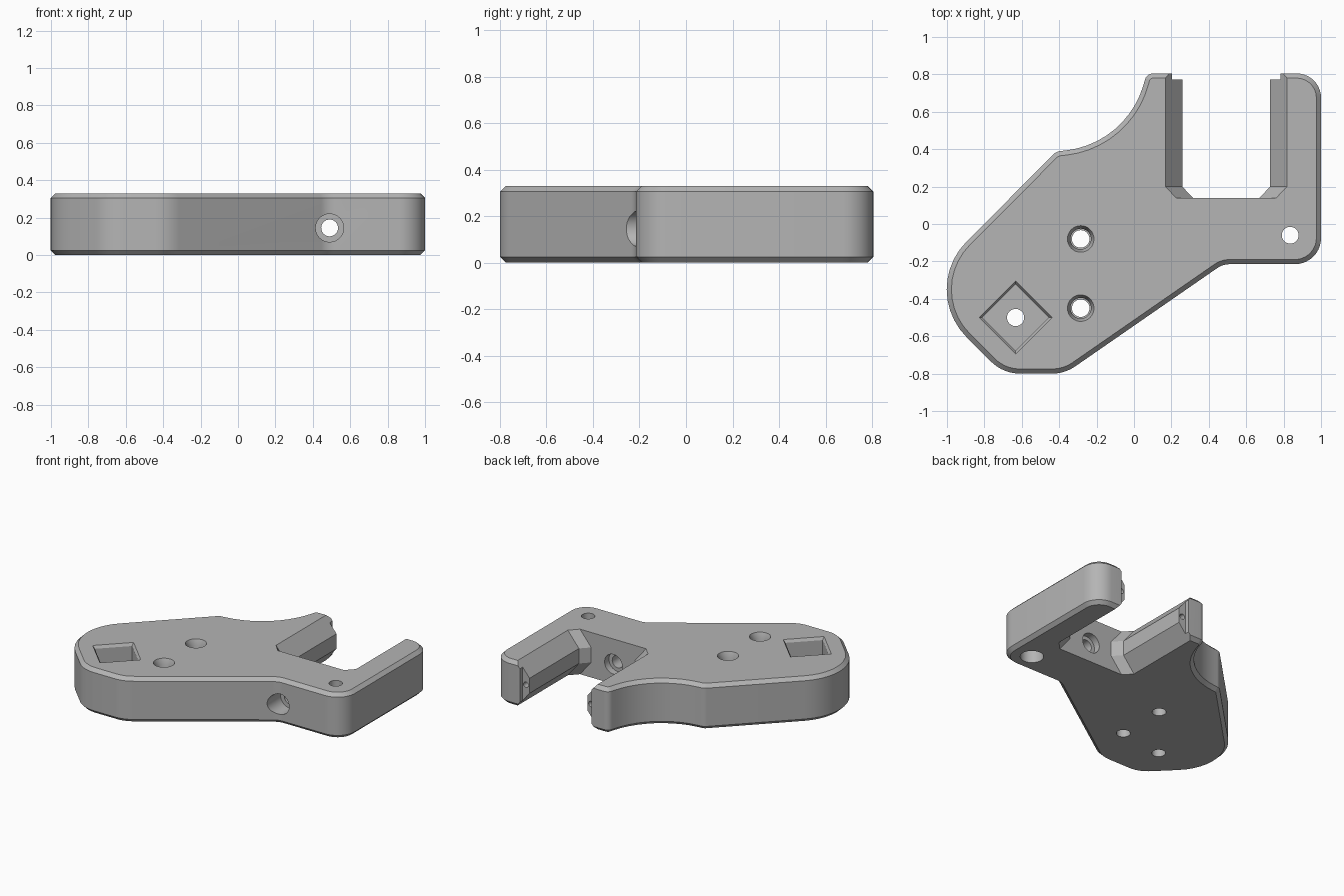
import bpy, bmesh, math
from mathutils import Matrix, Vector

if "Cube" in bpy.data.objects:
    bpy.data.objects.remove(bpy.data.objects["Cube"])

HEIGHT = 0.33
CHAMFER = 0.025
SLOT_X = 0.493      # centre line of the slot
TIP_Y = 0.805

grey = bpy.data.materials.new("plain grey")
grey.use_nodes = True
grey.diffuse_color = (0.46, 0.46, 0.46, 1)
grey.node_tree.nodes["Principled BSDF"].inputs["Base Color"].default_value = grey.diffuse_color


def loft(name, rings, matrix=Matrix()):
    """Closed solid through rings of equal point count."""
    bm = bmesh.new()
    loops = [[bm.verts.new(p) for p in ring] for ring in rings]
    for a, b in zip(loops, loops[1:]):
        for i in range(len(a)):
            j = (i + 1) % len(a)
            bm.faces.new((a[i], a[j], b[j], b[i]))
    bm.faces.new(loops[0][::-1])
    bm.faces.new(loops[-1])
    bm.transform(matrix)
    bmesh.ops.recalc_face_normals(bm, faces=bm.faces)
    mesh = bpy.data.meshes.new(name)
    bm.to_mesh(mesh)
    bm.free()
    mesh.materials.append(grey)
    obj = bpy.data.objects.new(name, mesh)
    bpy.context.scene.collection.objects.link(obj)
    return obj


def fillet(corners, steps=10):
    """Round each (x, y, radius) corner of a polygon."""
    out = []
    n = len(corners)
    for i, (x, y, r) in enumerate(corners):
        p = Vector((x, y))
        if r == 0:
            out.append(p)
            continue
        a = (Vector(corners[i - 1][:2]) - p).normalized()
        b = (Vector(corners[(i + 1) % n][:2]) - p).normalized()
        half = a.angle(b) / 2
        centre = p + (a + b).normalized() * r / math.sin(half)
        t = r / math.tan(half)
        start, end = p + a * t - centre, p + b * t - centre
        sweep = start.angle_signed(end)   # clockwise positive
        for k in range(steps + 1):
            out.append(centre + Matrix.Rotation(-sweep * k / steps, 2) @ start)
    return out


def inset(points, d):
    """Offset a counter-clockwise outline inwards."""
    out = []
    for i, p in enumerate(points):
        e = (p - points[i - 1]).normalized()
        f = (points[(i + 1) % len(points)] - p).normalized()
        n1, n2 = Vector((-e.y, e.x)), Vector((-f.y, f.x))
        out.append(p + (n1 + n2) * d / (1 + n1.dot(n2)))
    return out


def ring(points, z):
    return [(p[0], p[1], z) for p in points]


def bore(name, profile, matrix, sides=32):
    """Stepped round cutter from (height, radius) pairs."""
    turn = [2 * math.pi * k / sides for k in range(sides)]
    return loft(name, [[(r * math.cos(a), r * math.sin(a), z) for a in turn]
                       for z, r in profile], matrix)


# Plate outline, counter-clockwise, with the scooped side as an arc
scoop = [(-0.42 + 0.49 * math.cos(a), 0.88 + 0.49 * math.sin(a), 0)
         for a in (math.radians(-8.8 - 6.8 * k) for k in range(1, 12))]
outline = fillet([(1, TIP_Y, 0.13), (0.068, TIP_Y, 0.045)] + scoop + [
    (-0.415, 0.388, 0.06), (-1.15, -0.35, 0.36), (-0.7, -0.8, 0.22),
    (-0.37, -0.8, 0.22), (0.475, -0.215, 0.12), (1, -0.215, 0.14)])
body = loft("clamp_plate", [
    ring(inset(outline, CHAMFER), 0), ring(outline, CHAMFER),
    ring(outline, HEIGHT - CHAMFER), ring(inset(outline, CHAMFER), HEIGHT)])


# Slot with wedge-shaped side rails and clipped rear corners
def slot_ring(half, z):
    pts = [(half, 0.95), (half, 0.2), (half - 0.057, 0.14)]
    pts += [(-x, y) for x, y in reversed(pts)]
    return ring([(SLOT_X + x, y) for x, y in pts], z)


wide, narrow = 0.325, 0.235
slope = (wide - narrow) / 0.11
cutters = [loft("slot_cutter", [
    slot_ring(wide + 0.02 * slope, -0.02), slot_ring(narrow, 0.11),
    slot_ring(narrow, HEIGHT - 0.11), slot_ring(wide + 0.02 * slope, HEIGHT + 0.02)])]

# Rail noses set back from the arm tips
nose = [(SLOT_X + s * 0.29, y) for s, y in ((-1, 0.772), (1, 0.772), (1, 0.95), (-1, 0.95))]
cutters.append(loft("nose_cutter", [ring(nose, -0.1), ring(nose, HEIGHT + 0.1)]))

# Two countersunk bolt holes
for y in (-0.08, -0.45):
    cutters.append(bore("bolt_cutter", [
        (-0.1, 0.047), (0.12, 0.047), (0.12, 0.055), (0.29, 0.055),
        (HEIGHT, 0.071), (HEIGHT + 0.05, 0.071)], Matrix.Translation((-0.285, y, 0))))

# Arm hole, wider from below
cutters.append(bore("arm_hole_cutter", [
    (-0.1, 0.078), (0.12, 0.078), (0.12, 0.045), (0.5, 0.045)],
    Matrix.Translation((0.835, -0.06, 0))))

# Diamond pocket with a through hole
def diamond(r, z):
    return ring([(-0.633 + r * x, -0.5 + r * y)
                 for x, y in ((1, 0), (0, 1), (-1, 0), (0, -1))], z)


cutters.append(loft("pocket_cutter", [
    diamond(0.178, 0.15), diamond(0.178, HEIGHT - 0.02),
    diamond(0.195, HEIGHT), diamond(0.195, HEIGHT + 0.05)]))
cutters.append(bore("pocket_hole_cutter", [(-0.1, 0.046), (0.25, 0.046)],
                    Matrix.Translation((-0.633, -0.5, 0))))

# Clamp screw bore from the front into the slot
along_y = Matrix.Rotation(math.radians(-90), 4, "X")
cutters.append(bore("screw_cutter", [
    (-0.5, 0.075), (-0.1, 0.075), (-0.1, 0.045), (0.09, 0.045),
    (0.09, 0.072), (0.2, 0.072)], Matrix.Translation((0.49, 0, 0.145)) @ along_y))

# Small pin holes in the rail noses
for s in (-1, 1):
    cutters.append(bore("pin_cutter", [(0.6, 0.02), (0.9, 0.02)],
                        Matrix.Translation((SLOT_X + s * 0.264, 0, HEIGHT / 2)) @ along_y, 16))

# Carve the plate, then drop the cutters
for cutter in cutters:
    cutter.hide_render = True
    mod = body.modifiers.new(cutter.name, "BOOLEAN")
    mod.operation = "DIFFERENCE"
    mod.solver = "EXACT"
    mod.object = cutter
bpy.context.view_layer.update()
carved = bpy.data.meshes.new_from_object(
    body.evaluated_get(bpy.context.evaluated_depsgraph_get()))
body.modifiers.clear()
body.data = carved
for cutter in cutters:
    bpy.data.objects.remove(cutter)

bpy.ops.object.select_all(action="DESELECT")
body.select_set(True)
bpy.context.view_layer.objects.active = body
bpy.ops.object.shade_smooth_by_angle(angle=math.radians(25))
